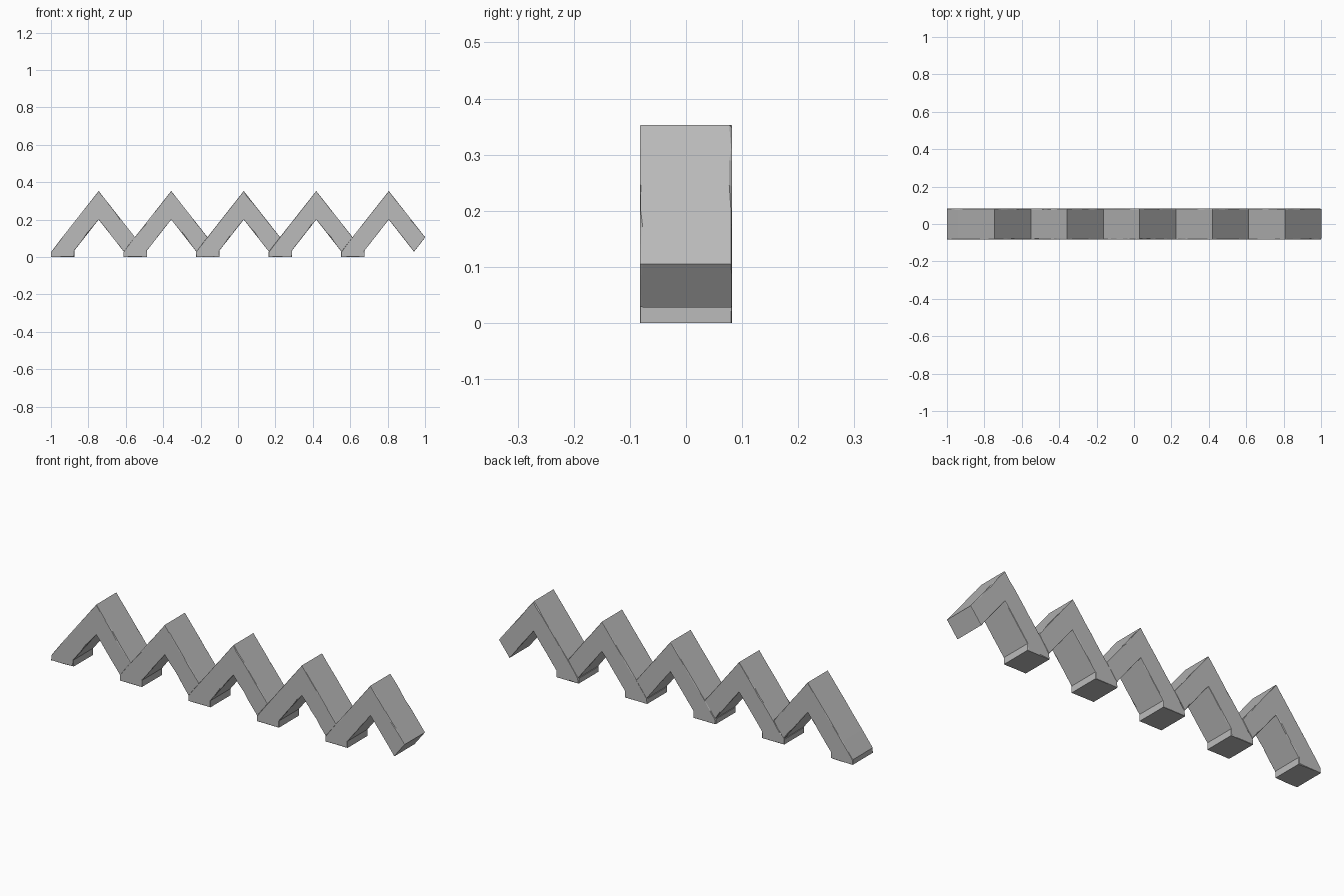
import bpy, bmesh, random
from mathutils import Vector

if "Cube" in bpy.data.objects:
    bpy.data.objects.remove(bpy.data.objects["Cube"], do_unlink=True)

random.seed(4)
HALF = 0.082      # half depth of the wall
PITCH = 0.3878    # distance between peaks

stone = bpy.data.materials.new("grey_stone")
stone.use_nodes = True
GREY = (0.5, 0.5, 0.5, 1)
stone.diffuse_color = GREY
stone.node_tree.nodes["Principled BSDF"].inputs["Base Color"].default_value = GREY

# Chevron outline (x, z), counter-clockwise seen from the front
PROFILE = [(-0.255, 0.0), (-0.13, 0.0), (-0.13, 0.034), (0, 0.2),
           (0.135, 0.028), (0.195, 0.105), (0, 0.353),
           (-0.196, 0.104), (-0.255, 0.026)]


def sample_outline():
    """Cut the long edges into uneven pieces; return points and inward normals."""
    pts = [Vector(p) for p in PROFILE]
    out = []
    for i, p in enumerate(pts):
        q, before = pts[(i + 1) % len(pts)], pts[i - 1]
        inward = Vector((-(q - p).y, (q - p).x)).normalized()
        inward_before = Vector((-(p - before).y, (p - before).x)).normalized()
        out.append((p, (inward + inward_before).normalized()))
        cuts = int((q - p).length / 0.04)
        for k in range(1, cuts):
            t = (k + random.uniform(-0.3, 0.3)) / cuts
            out.append((p.lerp(q, t), inward))
    return out


def chipped_chevron(name, x):
    outline = sample_outline()
    bm = bmesh.new()

    def chip():
        return random.choice((0.001, 0.0015, 0.002, 0.005))

    # Four rings: front cap, front rim, back rim, back cap
    rings = []
    for side, is_cap in ((-1, True), (-1, False), (1, False), (1, True)):
        ring = []
        for p, n in outline:
            q = p + n * chip() if is_cap else p
            y = HALF if is_cap else HALF - chip()
            ring.append(bm.verts.new((q.x, side * y, q.y)))
        rings.append(ring)

    # Worn rims and the sides between them
    count = len(outline)
    for a, b in zip(rings, rings[1:]):
        for i in range(count):
            j = (i + 1) % count
            bm.faces.new((a[i], a[j], b[j], b[i]))

    # Flat front and back
    bm.faces.new(rings[0])
    bm.faces.new(rings[-1])
    bmesh.ops.recalc_face_normals(bm, faces=bm.faces[:])

    mesh = bpy.data.meshes.new(name)
    bm.to_mesh(mesh)
    bm.free()
    mesh.materials.append(stone)
    obj = bpy.data.objects.new(name, mesh)
    obj.location.x = x
    bpy.context.collection.objects.link(obj)


# Row of five chevrons, each leaning on the foot of the next
for i in range(5):
    chipped_chevron(f"chevron_{i + 1}", -0.745 + i * PITCH)
